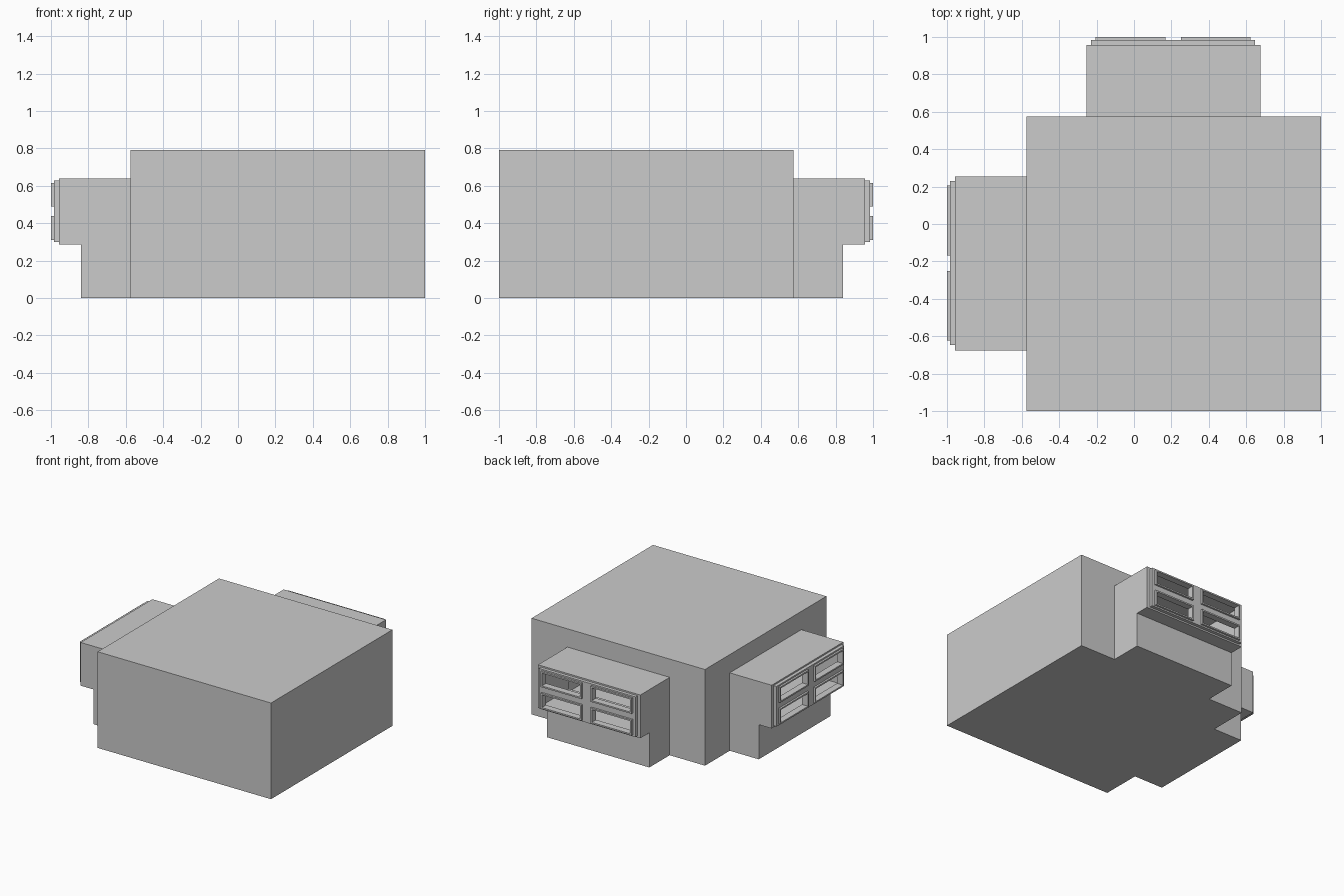
import bpy

if "Cube" in bpy.data.objects:
    bpy.data.objects.remove(bpy.data.objects["Cube"])

T = 0.01  # wall thickness


def place(lo, hi, side):
    """Corners are given for the back bay; the left bay is its mirror across x = -y."""
    if side == "left":
        return (-hi[1], -hi[0], lo[2]), (-lo[1], -lo[0], hi[2])
    return lo, hi


def box(name, lo, hi, side="back"):
    lo, hi = place(lo, hi, side)
    bpy.ops.mesh.primitive_cube_add(
        size=1, location=[(a + b) / 2 for a, b in zip(lo, hi)])
    ob = bpy.context.object
    ob.name = name
    ob.scale = [b - a for a, b in zip(lo, hi)]
    bpy.ops.object.transform_apply(location=True, rotation=False, scale=True)
    return ob


def cut(ob, lo, hi, side="back"):
    cutter = box("cutter", lo, hi, side)
    cutter.hide_render = True
    mod = ob.modifiers.new("cut", "BOOLEAN")
    mod.operation = "DIFFERENCE"
    mod.solver = "EXACT"
    mod.object = cutter
    bpy.context.view_layer.objects.active = ob
    bpy.ops.object.modifier_apply(modifier=mod.name)
    bpy.data.objects.remove(cutter, do_unlink=True)


X0, X1 = -0.255, 0.675      # bay width
WALL = 0.576                # room wall the bay grows from
BAY_LO, BAY_HI = 0.285, 0.64
PANES_X = [(-0.205, 0.168), (0.25, 0.622)]
PANES_Z = [(0.31, 0.438), (0.488, 0.616)]
RIM = 0.012

# hollow main room
room = box("room", (-WALL, -1, 0), (1, WALL, 0.79))
cut(room, (-WALL + T, -1 + T, T), (1 - T, WALL - T, 0.79 - T))

for side in ("back", "left"):
    # opening from room into bay
    cut(room, (X0 + T, WALL - 0.03, BAY_LO + T),
        (X1 - T, WALL + 0.03, BAY_HI - T), side)

    # base below the bay
    box(side + "_bay_base", (X0, WALL, 0), (X1, 0.84, BAY_LO), side)

    # hollow bay and the stepped window frame on its face
    bay = box(side + "_bay", (X0, WALL, BAY_LO), (X1, 0.957, BAY_HI), side)
    cut(bay, (X0 + T, WALL - 0.05, BAY_LO + T),
        (X1 - T, 0.945, BAY_HI - T), side)
    frame = box(side + "_window_frame", (-0.23, 0.957, 0.298),
                (0.648, 0.984, 0.628), side)

    # four raised sashes with open panes
    for xa, xb in PANES_X:
        for za, zb in PANES_Z:
            lo = (xa + RIM, 0.93, za + RIM)
            hi = (xb - RIM, 1.05, zb - RIM)
            sash = box(side + "_sash", (xa, 0.984, za), (xb, 1.0, zb), side)
            for part in (bay, frame, sash):
                cut(part, lo, hi, side)
